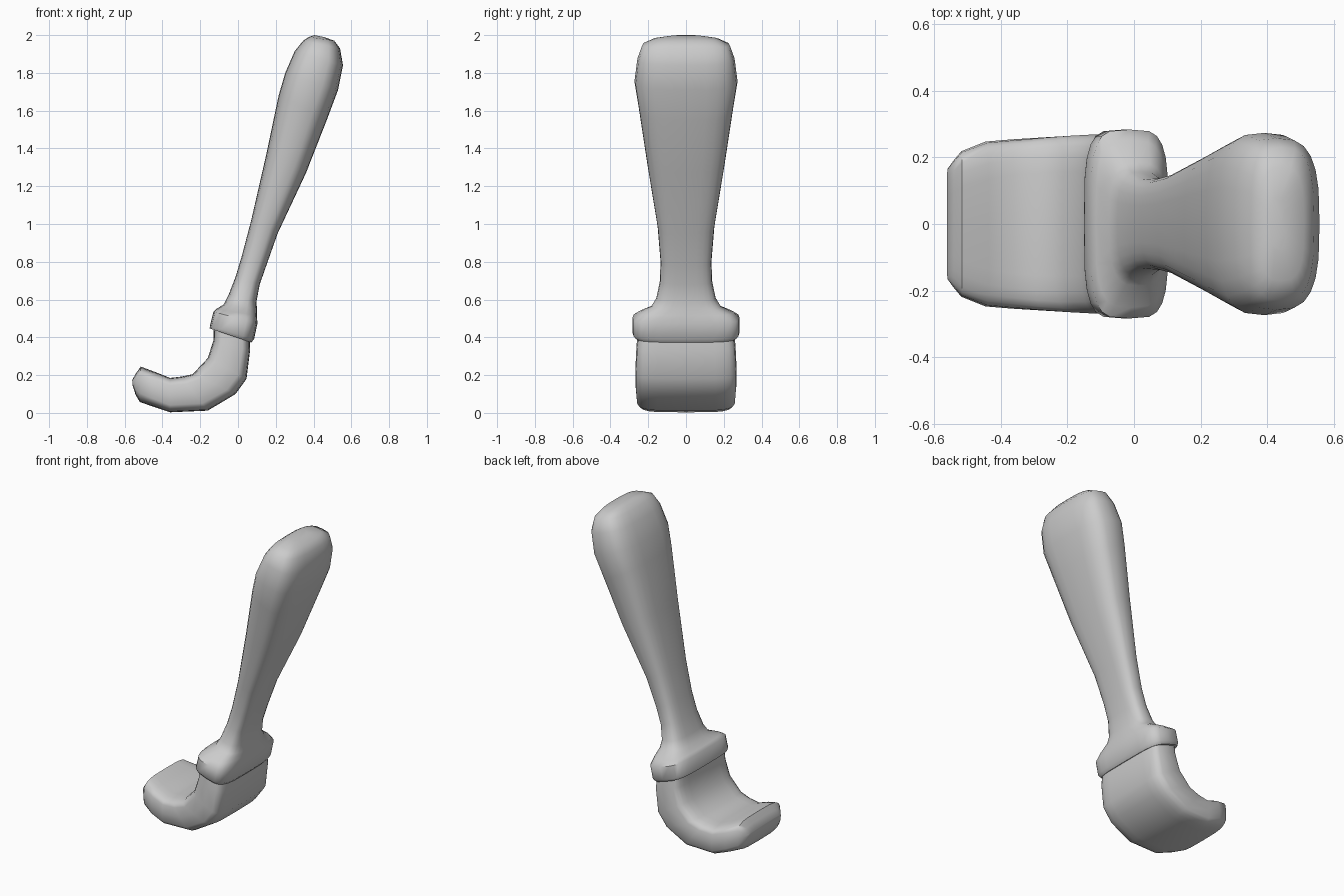
import bpy, bmesh, math
from mathutils import Vector

SIDES = 24


def power(v, n):
    return math.copysign(abs(v) ** (2 / n), v)


def loft(name, sections):
    """Skin rounded-rectangle rings; each is left x,z, right x,z, half width, squareness."""
    bm = bmesh.new()
    rings = []
    for xl, zl, xr, zr, w, n in sections:
        left, right = Vector((xl, 0, zl)), Vector((xr, 0, zr))
        mid, half = (left + right) / 2, (right - left) / 2
        ring = []
        for i in range(SIDES):
            a = 2 * math.pi * i / SIDES
            co = mid + half * power(math.cos(a), n) + Vector((0, w * power(math.sin(a), n), 0))
            ring.append(bm.verts.new(co))
        rings.append(ring)
    for a, b in zip(rings, rings[1:]):
        for i in range(SIDES):
            j = (i + 1) % SIDES
            bm.faces.new((a[i], a[j], b[j], b[i]))
    bm.faces.new(rings[0][::-1])
    bm.faces.new(rings[-1])
    bmesh.ops.recalc_face_normals(bm, faces=bm.faces)
    mesh = bpy.data.meshes.new(name)
    bm.to_mesh(mesh)
    bm.free()
    ob = bpy.data.objects.new(name, mesh)
    bpy.context.collection.objects.link(ob)
    bpy.ops.object.select_all(action='DESELECT')
    ob.select_set(True)
    bpy.context.view_layer.objects.active = ob
    bpy.ops.object.shade_smooth_by_angle(angle=math.radians(50))
    return ob


# Handle with flared collar at its base
loft("handle", [
    (-.150, .447, .070, .373, .270, 4),
    (-.149, .460, .085, .390, .283, 4),
    (-.130, .535, .103, .474, .283, 4),
    (-.115, .550, .100, .515, .250, 3.5),
    (-.075, .575, .100, .550, .185, 3),
    (-.050, .625, .098, .590, .157, 3),
    (-.013, .720, .115, .680, .138, 3),
    (.020, .830, .150, .780, .135, 3),
    (.070, 1.02, .210, .950, .150, 3),
    (.150, 1.37, .360, 1.27, .205, 3),
    (.215, 1.68, .470, 1.55, .250, 3),
    (.250, 1.80, .530, 1.71, .273, 3),
    (.300, 1.915, .556, 1.84, .257, 3),
    (.345, 1.970, .540, 1.93, .230, 3),
    (.375, 1.990, .510, 1.97, .170, 3),
    (.405, 2.000, .455, 1.990, .080, 2.5),
])

# Bristle block, bent forward and curling up at the tip
loft("bristles", [
    (-.128, .450, .062, .390, .255, 5),
    (-.130, .385, .064, .330, .262, 5),
    (-.160, .290, .045, .180, .268, 5),
    (-.240, .205, -.013, .100, .268, 5),
    (-.300, .192, -.160, .012, .262, 5),
    (-.360, .185, -.360, .003, .254, 5),
    (-.435, .215, -.455, .035, .247, 4.5),
    (-.515, .245, -.520, .058, .218, 4),
    (-.540, .210, -.542, .095, .190, 4),
    (-.560, .175, -.558, .145, .165, 4),
])
